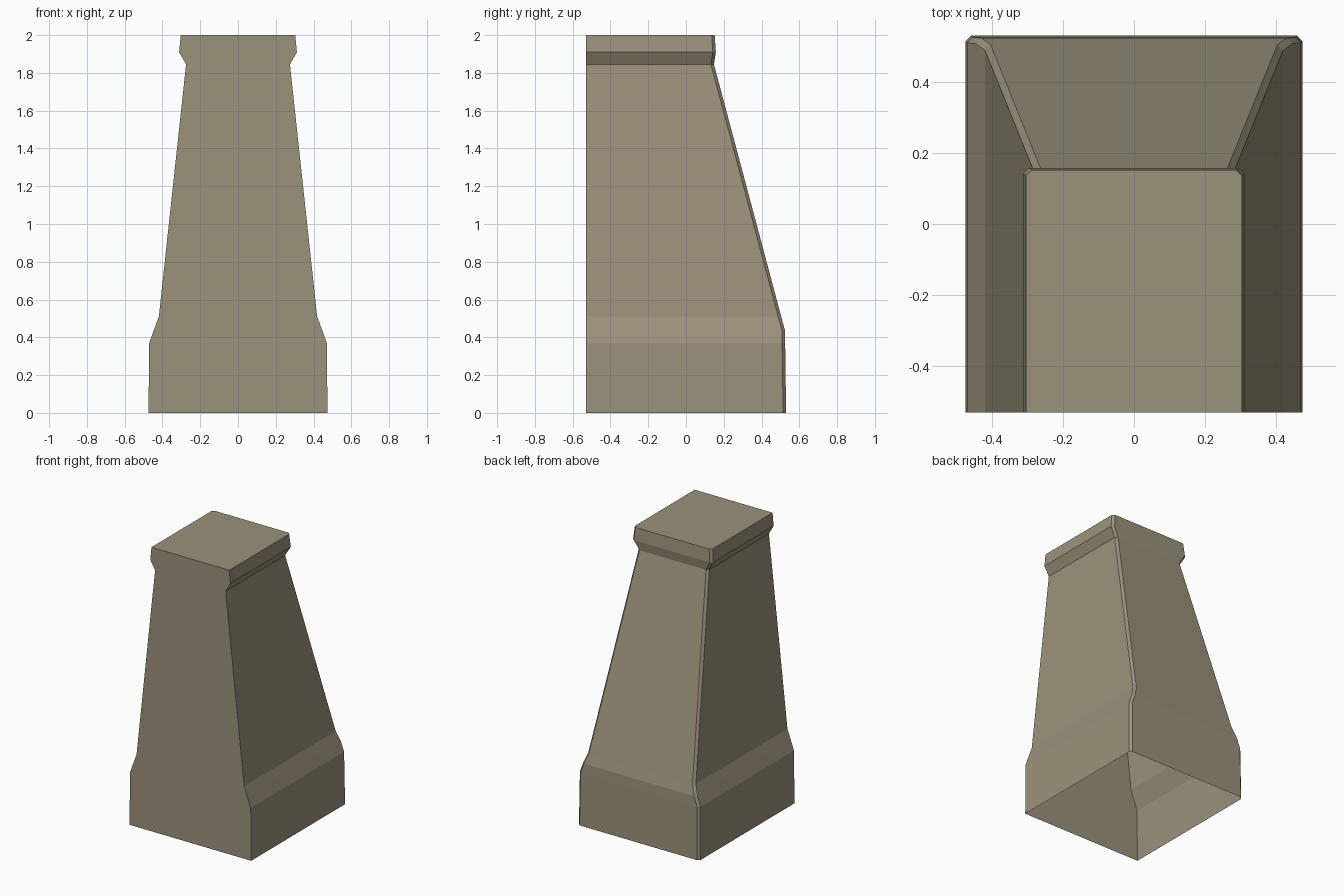
import bpy, bmesh

if "Cube" in bpy.data.objects:
    bpy.data.objects.remove(bpy.data.objects["Cube"])

# One stone colour
stone = bpy.data.materials.new("weathered_stone")
stone.diffuse_color = (0.328, 0.287, 0.198, 1.0)
stone.use_nodes = True
stone.node_tree.nodes["Principled BSDF"].inputs["Base Color"].default_value = stone.diffuse_color

FRONT = -0.53     # flat wall side
CHAMFER = 0.016   # bevel on the two back corners

# Levels: (height, half width, back depth)
LEVELS = [
    (0.00, 0.474, 0.530),   # plinth foot
    (0.37, 0.470, 0.525),   # plinth shoulder
    (0.44, 0.445, 0.523),   # back slope begins
    (0.51, 0.419, 0.504),   # shaft begins
    (1.845, 0.275, 0.148),  # neck
    (1.91, 0.312, 0.158),   # cap lip
    (2.00, 0.303, 0.152),   # cap top
]

bm = bmesh.new()
rings = []
for z, w, d in LEVELS:
    c = CHAMFER
    outline = [(-w, FRONT), (w, FRONT), (w, d - c), (w - c, d),
               (-w + c, d), (-w, d - c)]
    rings.append([bm.verts.new((x, y, z)) for x, y in outline])

# Walls between levels; the underside stays open
for low, high in zip(rings, rings[1:]):
    n = len(low)
    for i in range(n):
        j = (i + 1) % n
        bm.faces.new((low[i], low[j], high[j], high[i]))

# Flat top
bm.faces.new(rings[-1])

mesh = bpy.data.meshes.new("buttress")
bm.to_mesh(mesh)
bm.free()
mesh.materials.append(stone)
obj = bpy.data.objects.new("buttress", mesh)
bpy.context.collection.objects.link(obj)
